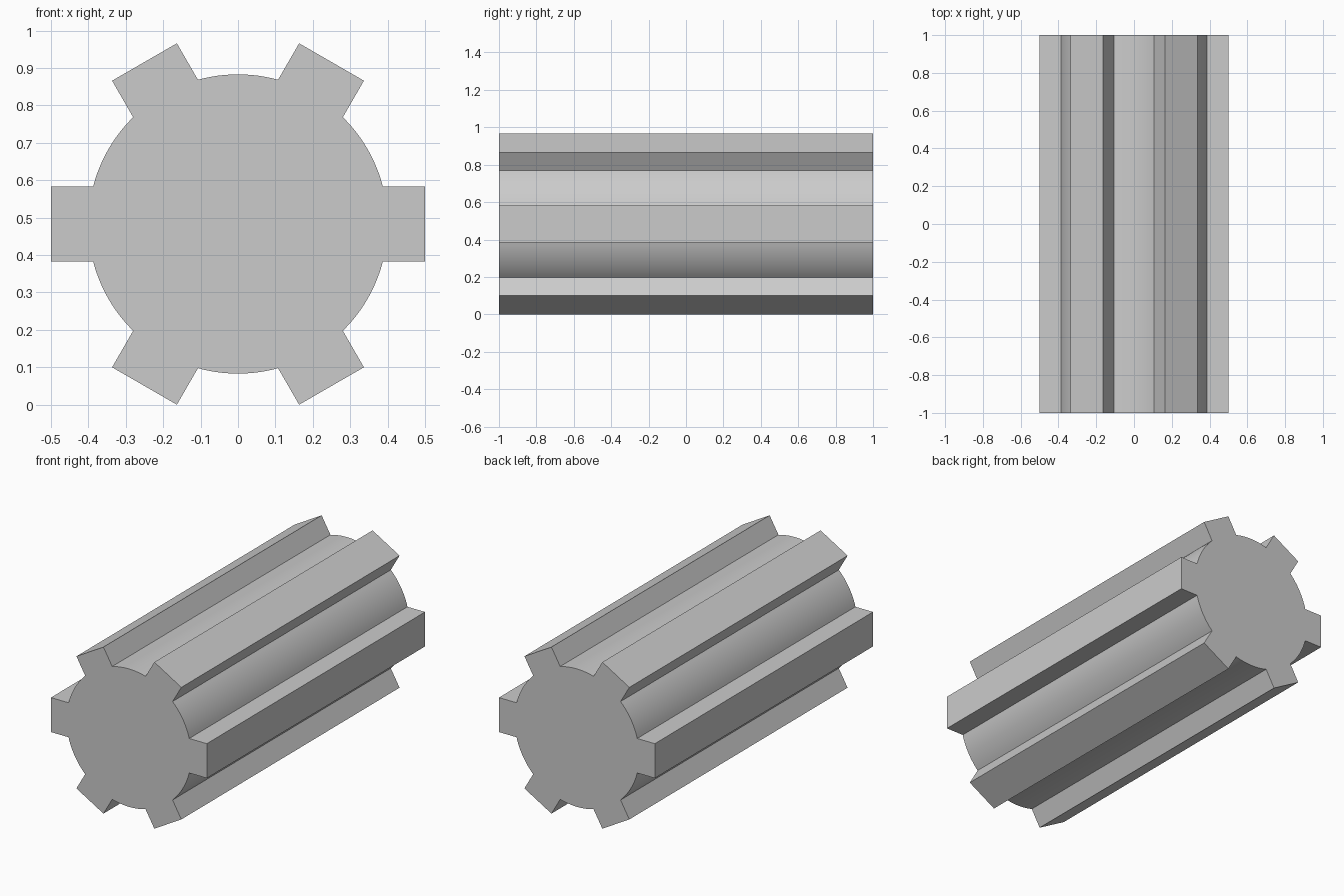
import bpy, bmesh
from math import sin, cos, asin, sqrt, radians

if "Cube" in bpy.data.objects:
    bpy.data.objects.remove(bpy.data.objects["Cube"])

TEETH, ROOT_R, TIP, HALF_W, HALF_LEN = 6, 0.4, 0.5, 0.1, 1.0
STEP = radians(360 / TEETH)
ARC_SEGMENTS = 12
CENTRE_Z = TIP * sin(STEP) + HALF_W * cos(STEP)   # lowest tooth corner rests on z = 0


def turn(x, z, a):
    return (x * cos(a) - z * sin(a), x * sin(a) + z * cos(a))


# Cross-section: square tooth, then the round root up to the next tooth
profile = []
root_angle = asin(HALF_W / ROOT_R)
for i in range(TEETH):
    a = i * STEP
    profile += [turn(TIP, -HALF_W, a), turn(TIP, HALF_W, a)]
    for k in range(ARC_SEGMENTS + 1):
        b = root_angle + (STEP - 2 * root_angle) * k / ARC_SEGMENTS
        profile.append(turn(ROOT_R, 0, a + b))

# Extrude the section along y
bm = bmesh.new()
face = bm.faces.new([bm.verts.new((x, -HALF_LEN, z + CENTRE_Z)) for x, z in profile])
result = bmesh.ops.extrude_face_region(bm, geom=[face], use_keep_orig=True)
moved = [g for g in result["geom"] if isinstance(g, bmesh.types.BMVert)]
bmesh.ops.translate(bm, verts=moved, vec=(0, 2 * HALF_LEN, 0))
bmesh.ops.recalc_face_normals(bm, faces=bm.faces)
mesh = bpy.data.meshes.new("splined_shaft")
bm.to_mesh(mesh)
bm.free()

shaft = bpy.data.objects.new("splined_shaft", mesh)
bpy.context.collection.objects.link(shaft)

# Smooth roots, crisp tooth edges
bpy.context.view_layer.objects.active = shaft
shaft.select_set(True)
bpy.ops.object.shade_smooth_by_angle(angle=radians(20))
